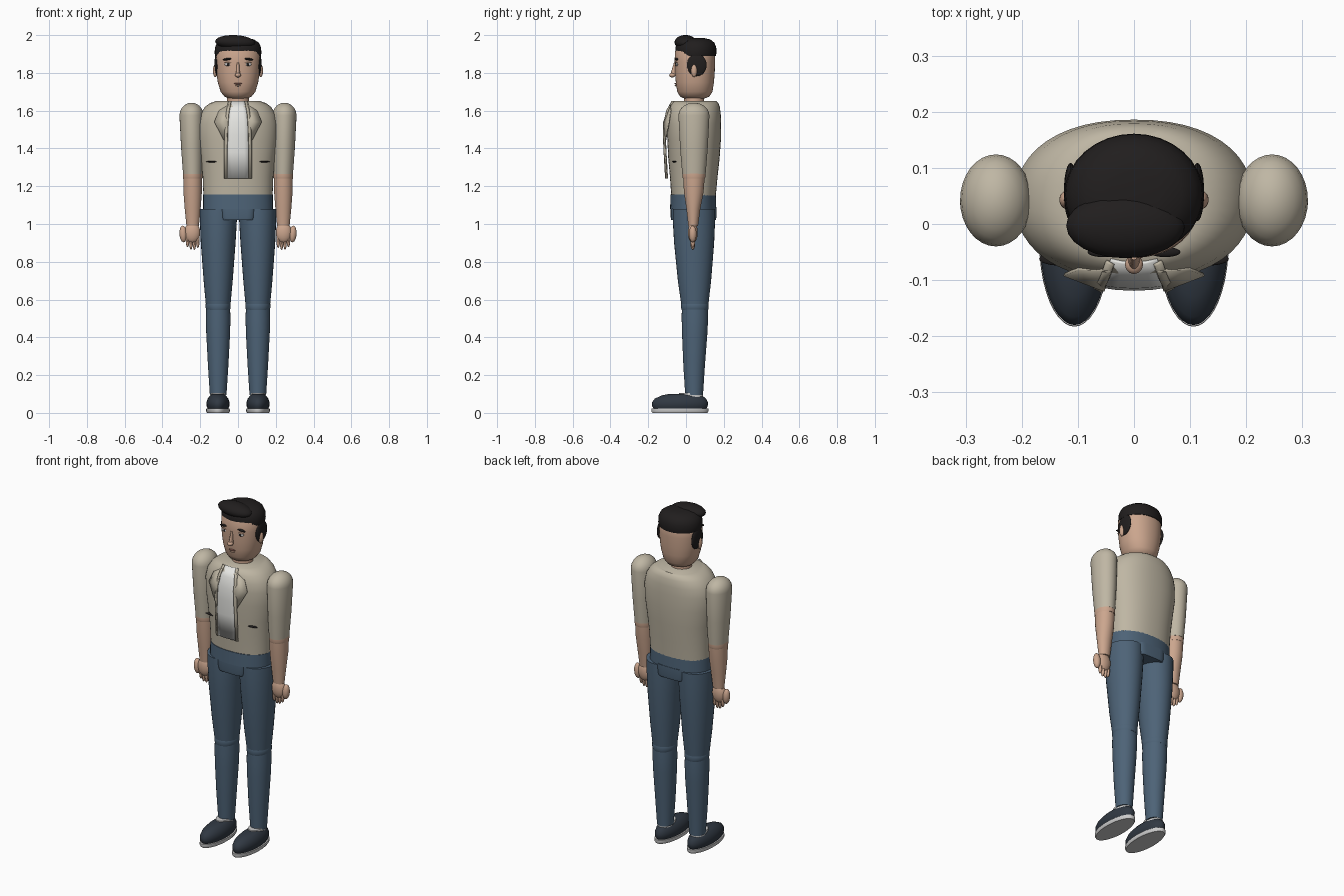
import bpy, bmesh, math
from mathutils import Matrix, Vector


def material(name, rgb):
    m = bpy.data.materials.new(name)
    m.diffuse_color = (*rgb, 1)
    return m


SKIN = material("skin", (0.60, 0.38, 0.27))
JACKET = material("jacket", (0.52, 0.47, 0.37))
SHIRT = material("shirt", (0.80, 0.80, 0.77))
DENIM = material("denim", (0.075, 0.125, 0.185))
HAIR = material("hair", (0.015, 0.013, 0.013))
SHOE = material("shoe", (0.03, 0.04, 0.055))
SOLE = material("sole", (0.70, 0.70, 0.67))
LIP = material("lip", (0.30, 0.13, 0.10))


def finish(name, bm, mat, angle=40):
    bmesh.ops.recalc_face_normals(bm, faces=bm.faces)
    me = bpy.data.meshes.new(name)
    bm.to_mesh(me)
    bm.free()
    ob = bpy.data.objects.new(name, me)
    bpy.context.collection.objects.link(ob)
    me.materials.append(mat)
    bpy.ops.object.select_all(action='DESELECT')
    ob.select_set(True)
    bpy.context.view_layer.objects.active = ob
    bpy.ops.object.shade_smooth_by_angle(angle=math.radians(angle))
    return ob


def loft(name, rings, mat, power=2.0, n=32):
    """Skin stacked superellipse rings (z, cx, cy, rx, ry) and cap both ends."""
    bm = bmesh.new()
    loops = []
    for z, cx, cy, rx, ry in rings:
        loop = []
        for i in range(n):
            a = 2 * math.pi * i / n
            c, s = math.cos(a), math.sin(a)
            loop.append(bm.verts.new((cx + rx * math.copysign(abs(c) ** (2 / power), c),
                                      cy + ry * math.copysign(abs(s) ** (2 / power), s), z)))
        loops.append(loop)
    for a, b in zip(loops, loops[1:]):
        for i in range(n):
            j = (i + 1) % n
            bm.faces.new((a[i], a[j], b[j], b[i]))
    bm.faces.new(loops[0])
    bm.faces.new(loops[-1])
    return finish(name, bm, mat)


def ball(name, pos, radii, mat, tilt=0.0, seg=24):
    """Ellipsoid, optionally tilted about the y axis."""
    bm = bmesh.new()
    mtx = Matrix.Translation(pos) @ Matrix.Rotation(tilt, 4, 'Y') @ Matrix.Diagonal((*radii, 1))
    bmesh.ops.create_uvsphere(bm, u_segments=seg, v_segments=seg // 2, radius=1, matrix=mtx)
    return finish(name, bm, mat)


def sheet(name, rows, mat, thick):
    """Thin panel from rows of points."""
    bm = bmesh.new()
    grid = [[bm.verts.new(p) for p in row] for row in rows]
    for a, b in zip(grid, grid[1:]):
        for i in range(len(a) - 1):
            bm.faces.new((a[i], a[i + 1], b[i + 1], b[i]))
    ob = finish(name, bm, mat)
    mod = ob.modifiers.new("thickness", 'SOLIDIFY')
    mod.thickness = thick
    mod.offset = 0
    return ob


# Head and neck
loft("head", [(1.665, 0, .045, .05, .055), (1.675, 0, .046, .072, .078), (1.70, 0, .047, .092, .093),
              (1.75, 0, .047, .107, .101), (1.80, 0, .047, .114, .105), (1.86, 0, .047, .118, .107),
              (1.91, 0, .047, .117, .106), (1.95, 0, .047, .095, .088), (1.965, 0, .047, .05, .05)],
     SKIN, 2.15, 40)
loft("neck", [(1.62, 0, .043, .060, .055), (1.69, 0, .043, .056, .052)], SKIN)

# Hair: cap and front tuft
loft("hair_cap", [(1.89, 0, .052, .121, .106), (1.905, 0, .052, .124, .109), (1.935, 0, .052, .122, .108),
                  (1.96, 0, .052, .110, .098), (1.977, 0, .052, .085, .077), (1.985, 0, .052, .045, .04)], HAIR)
ball("hair_tuft", (-.015, -.003, 1.962), (.106, .058, .038), HAIR, .05)

# Face centre
loft("nose_bridge", [(1.785, 0, -.062, .012, .02), (1.80, 0, -.062, .010, .018), (1.855, 0, -.057, .006, .007)],
     SKIN, n=16)
ball("nose_tip", (0, -.072, 1.788), (.016, .017, .012), SKIN)
ball("upper_lip", (0, -.055, 1.743), (.021, .007, .004), LIP)
ball("lower_lip", (0, -.053, 1.733), (.015, .007, .004), SKIN)

# Jacket body and waist
loft("jacket_body", [(1.15, 0, .04, .183, .118), (1.25, 0, .041, .187, .126), (1.35, 0, .042, .197, .136),
                     (1.45, 0, .043, .211, .142), (1.53, 0, .042, .212, .144), (1.58, 0, .043, .200, .141),
                     (1.62, 0, .045, .175, .134), (1.64, 0, .047, .148, .124), (1.65, 0, .048, .12, .112)],
     JACKET, 2.25, 48)
loft("waistband", [(1.08, 0, .038, .185, .122), (1.155, 0, .038, .184, .120)], DENIM, 2.25, 40)
loft("crotch", [(1.02, 0, .040, .090, .118), (1.035, 0, .040, .096, .121), (1.09, 0, .040, .100, .121)],
     DENIM, 5, 40)

# Shirt front panel
profile = [(1.65, -.070, .042), (1.60, -.098, .052), (1.54, -.112, .060), (1.47, -.116, .063),
           (1.38, -.112, .064), (1.24, -.104, .064)]
sheet("shirt_front", [[(x * w, y + .006 * x * x, z) for x in (-1, -.5, 0, .5, 1)] for z, y, w in profile],
      SHIRT, .006)

for side, s in (("right", -1), ("left", 1)):
    # Lapel, front edge trim and pocket slit
    sheet(side + "_lapel", [[(s * .042, -.082, 1.635), (s * .100, -.080, 1.60)],
                            [(s * .052, -.118, 1.54), (s * .125, -.090, 1.54)],
                            [(s * .056, -.117, 1.42), (s * .062, -.112, 1.42)]], JACKET, .006)
    sheet(side + "_jacket_edge", [[(s * (w - .006), y - .004, z), (s * (w + .008), y + .004, z)]
                                  for z, y, w in profile], JACKET, .006)
    ball(side + "_pocket", (s * .133, -.062, 1.33), (.036, .012, .004), HAIR).rotation_euler = (0, 0, 0)

    # Ear, side hair, eye and brow
    ball(side + "_ear", (s * .120, .043, 1.812), (.013, .016, .034), SKIN)
    ball(side + "_side_hair", (s * .113, .057, 1.842), (.012, .052, .060), HAIR)
    ball(side + "_eye", (s * .052, -.048, 1.845), (.019, .007, .009), SOLE)
    ball(side + "_iris", (s * .052, -.053, 1.845), (.007, .004, .008), HAIR)
    ball(side + "_upper_lid", (s * .052, -.050, 1.854), (.021, .007, .003), SKIN)
    ball(side + "_brow", (s * .055, -.050, 1.873), (.028, .009, .006), HAIR, s * .12)

    # Sleeve with domed shoulder
    dome = [(1.575 + .067 * math.sin(a), s * .246, .042, .064 * math.cos(a), .082 * math.cos(a))
            for a in (0, .3, .6, .9, 1.2, 1.45)]
    loft(side + "_sleeve", [(1.265, s * .240, .042, .051, .062), (1.40, s * .243, .042, .058, .073)] + dome, JACKET)

    # Elbow cuff, forearm and hand
    loft(side + "_elbow", [(1.24, s * .240, .042, .050, .058), (1.25, s * .240, .042, .052, .061),
                           (1.27, s * .240, .042, .051, .061)], SKIN)
    loft(side + "_forearm", [(.99, s * .240, .038, .033, .026), (1.08, s * .240, .039, .042, .037),
                             (1.17, s * .240, .041, .049, .052), (1.25, s * .240, .042, .050, .057)], SKIN)
    ball(side + "_palm", (s * .242, .036, .955), (.042, .026, .056), SKIN)
    ball(side + "_thumb", (s * .290, .036, .947), (.020, .020, .044), SKIN, s * .06)
    for i, low in enumerate((.872, .862, .864, .876)):
        ball(f"{side}_finger_{i + 1}", (s * (.213 + .018 * i), .036, low + .038), (.0095, .013, .038), SKIN, 0, 12)

    # Trouser leg
    loft(side + "_thigh", [(.56, s * .105, .047, .064, .070), (.70, s * .105, .045, .077, .088),
                           (.90, s * .105, .043, .092, .106), (1.02, s * .104, .042, .098, .112),
                           (1.08, s * .104, .042, .100, .112)], DENIM)
    loft(side + "_knee", [(.545, s * .105, .047, .062, .070), (.555, s * .105, .047, .066, .073),
                          (.575, s * .105, .047, .066, .073), (.585, s * .105, .047, .062, .070)], DENIM)
    loft(side + "_shin", [(.095, s * .105, .043, .044, .047), (.25, s * .105, .043, .054, .057),
                          (.42, s * .105, .046, .063, .067), (.50, s * .105, .047, .065, .070),
                          (.56, s * .105, .047, .063, .069)], DENIM)

    # Shoe with sole and sock opening
    loft(side + "_sole", [(0, s * .106, -.032, .058, .146), (.008, s * .106, -.032, .063, .151),
                          (.022, s * .106, -.032, .062, .150)], SOLE, n=40)
    loft(side + "_shoe", [(.020, s * .106, -.032, .053, .138), (.035, s * .106, -.032, .060, .147),
                          (.055, s * .106, -.032, .061, .148), (.075, s * .106, -.030, .055, .136),
                          (.092, s * .106, -.022, .042, .108), (.101, s * .106, -.012, .028, .075)], SHOE, n=40)
    loft(side + "_sock", [(.085, s * .106, .024, .040, .066), (.106, s * .106, .026, .038, .062)], SOLE)
